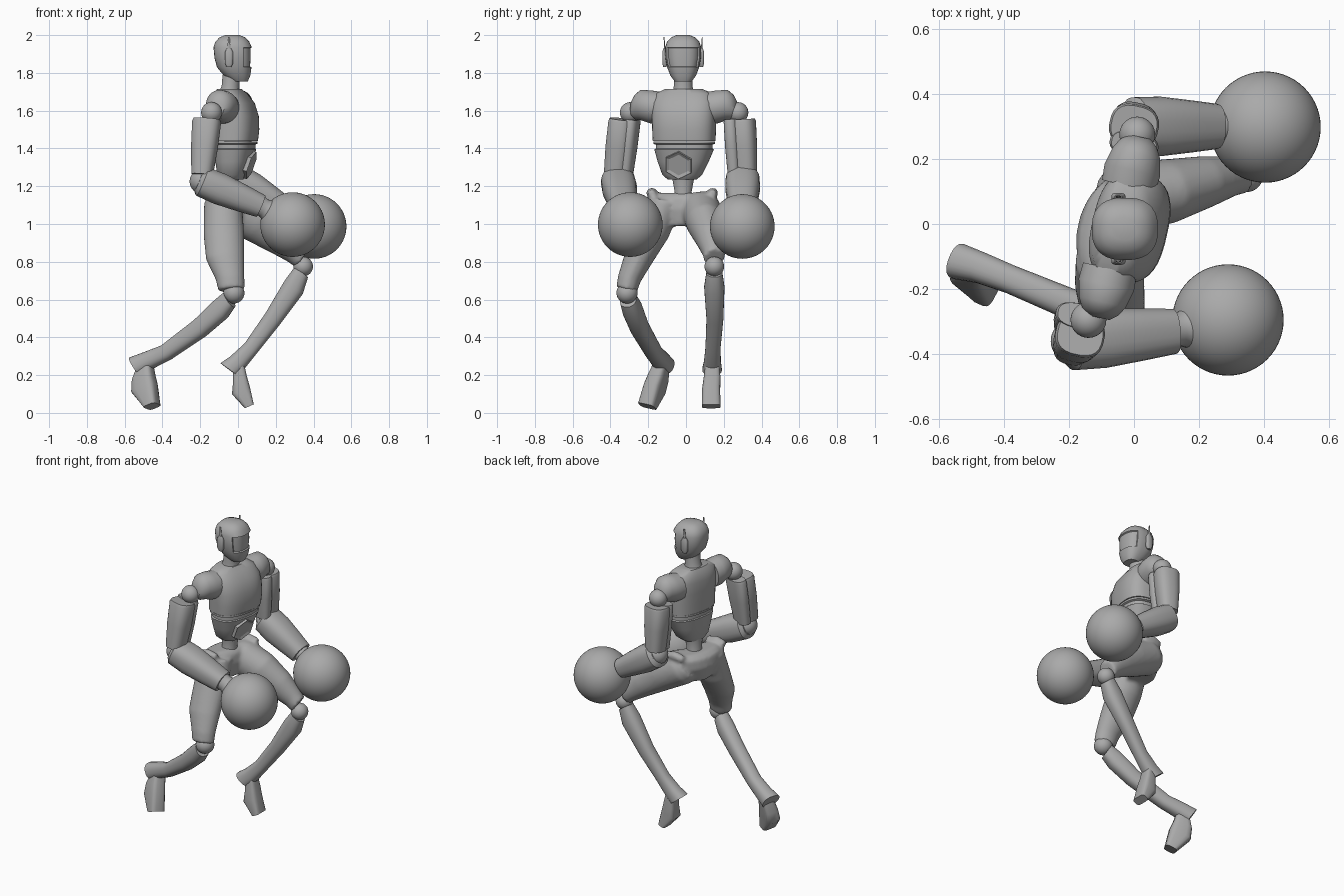
import bpy, bmesh, math
from mathutils import Vector

cube = bpy.data.objects.get("Cube")
if cube:
    bpy.data.objects.remove(cube, do_unlink=True)

grey = bpy.data.materials.new("plain grey")
grey.use_nodes = True
COLOUR = (0.4, 0.4, 0.4, 1)
grey.diffuse_color = COLOUR
for node in grey.node_tree.nodes:
    if node.type == 'BSDF_PRINCIPLED':
        node.inputs["Base Color"].default_value = COLOUR
        node.inputs["Roughness"].default_value = 0.6

Y = Vector((0, 1, 0))
Z = Vector((0, 0, 1))
BODY = Vector((0.22, 0.97, 0)).normalized()   # sideways direction of the turned body


def add_loft(bm, sections, side=Y, axis=None, power=2.0, sides=24):
    """Closed loft through (x, y, z, half width, half depth) sections."""
    points = [Vector(s[:3]) for s in sections]
    w = (axis or points[-1] - points[0]).normalized()
    u = (side - w * side.dot(w)).normalized()
    v = w.cross(u)
    rings = []
    for p, s in zip(points, sections):
        ring = []
        for i in range(sides):
            t = math.tau * (i + 0.5) / sides
            c, n = math.cos(t), math.sin(t)
            c = math.copysign(abs(c) ** (2 / power), c)
            n = math.copysign(abs(n) ** (2 / power), n)
            ring.append(bm.verts.new(p + u * c * s[3] + v * n * s[4]))
        rings.append(ring)
    faces = [bm.faces.new(rings[0][::-1]), bm.faces.new(rings[-1])]
    for a, b in zip(rings, rings[1:]):
        for i in range(sides):
            j = (i + 1) % sides
            faces.append(bm.faces.new((a[i], a[j], b[j], b[i])))
    bmesh.ops.recalc_face_normals(bm, faces=faces)


def finish(name, bm, angle=40):
    mesh = bpy.data.meshes.new(name)
    bm.to_mesh(mesh)
    bm.free()
    mesh.materials.append(grey)
    mesh.shade_smooth()
    mesh.set_sharp_from_angle(angle=math.radians(angle))
    ob = bpy.data.objects.new(name, mesh)
    bpy.context.scene.collection.objects.link(ob)
    return ob


def loft(name, sections, **options):
    bm = bmesh.new()
    add_loft(bm, sections, **options)
    return finish(name, bm)


def ball(name, centre, radius, detail=20):
    bm = bmesh.new()
    bmesh.ops.create_uvsphere(bm, u_segments=detail * 2, v_segments=detail, radius=radius)
    bmesh.ops.translate(bm, verts=bm.verts, vec=centre)
    return finish(name, bm)


# Head with a sunken visor
bm = bmesh.new()
add_loft(bm, [(0.01, -.015, 1.755, .045, .042), (-.005, -.015, 1.785, .068, .07),
              (-.02, -.015, 1.83, .085, .092), (-.025, -.015, 1.88, .095, .1),
              (-.028, -.015, 1.935, .096, .102), (-.03, -.015, 1.965, .086, .09),
              (-.03, -.015, 1.988, .064, .068), (-.03, -.015, 2, .035, .038)],
         axis=Z, power=2.5, sides=32)
visor = [f for f in bm.faces
         if f.calc_center_median().x > .03 and 1.83 < f.calc_center_median().z < 1.935]
bmesh.ops.inset_region(bm, faces=visor, thickness=.004, depth=-.008)
finish("head", bm)

# Ear pads with thin aerials
for label, s in (("left", 1), ("right", -1)):
    y = -.015 + s * .097
    loft(label + "_ear_pad", [(-.048, y, 1.83, .008, .012), (-.048, y, 1.85, .014, .022),
                              (-.048, y, 1.91, .014, .022), (-.048, y, 1.93, .008, .012)],
         axis=Z, power=3, sides=12)
    loft(label + "_aerial", [(-.048, y, 1.9, .006, .012), (-.048, y + s * .004, 1.99, .002, .004)],
         axis=Z, sides=8)

# Neck, chest, abdomen and waist
loft("neck", [(-.045, -.015, 1.64, .075, .07), (-.045, -.015, 1.7, .055, .055),
              (-.04, -.015, 1.73, .05, .047), (-.035, -.015, 1.79, .05, .047)], axis=Z)
loft("chest", [(-.015, -.01, 1.44, .165, .112), (-.012, -.01, 1.5, .168, .116),
               (-.014, -.01, 1.57, .17, .115), (-.025, -.01, 1.64, .168, .104),
               (-.04, -.01, 1.69, .15, .078), (-.045, -.012, 1.715, .1, .058)],
     side=BODY, axis=Z, power=2.7, sides=36)
loft("abdomen", [(-.035, -.02, 1.235, .075, .06), (-.03, -.02, 1.26, .105, .075),
                 (-.022, -.015, 1.33, .135, .092), (-.015, -.01, 1.395, .158, .105),
                 (-.015, -.01, 1.4, .15, .1), (-.015, -.01, 1.42, .15, .1),
                 (-.015, -.01, 1.425, .163, .11), (-.015, -.01, 1.437, .163, .11)],
     side=BODY, axis=Z, power=2.5, sides=36)
loft("waist", [(-.055, -.015, 1.1, .07, .06), (-.05, -.015, 1.17, .045, .045),
               (-.045, -.015, 1.25, .06, .052)], axis=Z)

# Six-sided belt plate with a raised rim
bm = bmesh.new()
outward = Vector((.92, -.2, -.32)).normalized()
centre = Vector((.055, -.037, 1.315))
start, end = centre - outward * .03, centre + outward * .018
add_loft(bm, [(*start, .08, .078), (*end, .078, .076)], axis=outward, sides=6)
front = max(bm.faces, key=lambda f: f.calc_center_median().dot(outward))
bmesh.ops.inset_region(bm, faces=[front], thickness=.018, depth=-.008)
finish("belt_plate", bm, 20)

# Shoulder caps and ball joints
for label, s in (("left", 1), ("right", -1)):
    base = Vector((-.045, -.01, 0))
    sections = []
    for out, z, a, b in ((.13, 1.615, .085, .085), (.18, 1.62, .088, .088),
                         (.235, 1.63, .08, .075), (.265, 1.62, .066, .058),
                         (.285, 1.61, .04, .034)):
        p = base + BODY * out * s
        sections.append((p.x, p.y, z, a, b))
    loft(label + "_shoulder_cap", sections, side=Z, axis=BODY * s)

ball("left_shoulder_ball", (.01, .275, 1.59), .055)
ball("right_shoulder_ball", (-.14, -.295, 1.59), .055)


# Arms: a slit sleeve, an elbow, a tapering forearm and a round fist
def arm(label, top, bottom, wrist, fist, side):
    top, bottom, wrist, fist = map(Vector, (top, bottom, wrist, fist))
    path = lambda t: top.lerp(bottom, t)
    inner = -1 if label == "left" else 1
    for part, shift, scale in (("outer", -.016, 1), ("inner", .042, .6)):
        offset = Vector((0, shift * inner, 0))
        loft(label + "_" + part + "_sleeve",
             [(*(path(t) + offset), r * scale, d)
              for t, r, d in ((0, .062, .07), (.05, .066, .076), (.5, .066, .07), (1, .058, .056))],
             side=side, power=2.6)
    elbow = bottom + Vector((0, 0, -.035))
    ball(label + "_elbow", elbow, .066)
    reach = lambda t: elbow.lerp(wrist, t)
    loft(label + "_forearm", [(*reach(t), a, b) for t, a, b in
                              ((-.06, .07, .06), (0, .09, .082), (.3, .092, .085),
                               (.7, .08, .073), (1, .07, .062))], power=2.5)
    loft(label + "_wrist", [(*wrist.lerp(fist, t), r, r) for t, r in
                            ((-.1, .055), (.1, .05), (.25, .062), (.5, .1))])
    ball(label + "_fist", fist, .171, 28)


arm("left", (-.0, .285, 1.555), (0, .3, 1.27), (.25, .3, 1.08), (.403, .298, .987), BODY)
arm("right", (-.165, -.325, 1.555), (-.19, -.36, 1.26), (.12, -.33, 1.095), (.289, -.295, .997), BODY)

# Hips and thighs blended into one skin
bm = bmesh.new()
add_loft(bm, [(-.07, -.02, .99, .1, .08), (-.075, -.02, 1.08, .165, .1),
              (-.075, -.02, 1.14, .175, .09), (-.07, -.02, 1.165, .15, .06)],
         side=BODY, axis=Z)
for s in (1, -1):
    p = Vector((-.06, -.02, 0)) + BODY * s * .165
    add_loft(bm, [(p.x - .06, p.y, 1.155, .02, .02), (p.x, p.y, 1.165, .03, .028),
                  (p.x + .07, p.y, 1.16, .02, .02)])
add_loft(bm, [(-.07, .07, 1.1, .09, .09), (-.03, .08, 1.075, .105, .11),
              (.1, .1, 1.01, .1, .112), (.22, .13, .925, .08, .09),
              (.3, .148, .855, .062, .066), (.335, .15, .82, .056, .058)])
add_loft(bm, [(-.08, -.11, 1.12, .09, .1), (-.075, -.18, .95, .09, .108),
              (-.068, -.25, .82, .078, .102), (-.042, -.3, .71, .062, .076),
              (-.035, -.315, .65, .056, .07)], axis=Vector((.03, -.12, -.45)))
hips = finish("hips_and_thighs", bm)
skin = hips.modifiers.new("blend", 'REMESH')
skin.mode = 'VOXEL'
skin.voxel_size = .011
skin.use_smooth_shade = True
relax = hips.modifiers.new("relax", 'SMOOTH')
relax.factor = .5
relax.iterations = 5

# Knees, shins and feet
ball("left_knee", (.345, .15, .775), .052)
ball("right_knee", (-.022, -.312, .635), .056)
loft("left_shin", [(.335, .15, .745, .042, .045), (.295, .15, .665, .054, .06),
                   (.185, .153, .5, .045, .049), (.07, .143, .345, .04, .042),
                   (0, .14, .27, .045, .05), (-.048, .138, .23, .052, .056)], power=2.4)
loft("right_shin", [(-.045, -.305, .6, .045, .048), (-.09, -.285, .55, .052, .058),
                    (-.2, -.245, .45, .048, .053), (-.38, -.17, .32, .044, .045),
                    (-.47, -.135, .28, .048, .05), (-.54, -.115, .248, .056, .056)],
     side=Vector((.4, .9, 0)), power=2.4)
loft("left_foot", [(.0, .14, .27, .035, .03), (.01, .138, .18, .045, .04),
                   (.015, .133, .12, .048, .052), (.06, .133, .035, .05, .026)],
     axis=Vector((.09, 0, -.2)), power=4, sides=16)
loft("right_foot", [(-.49, -.125, .27, .035, .035), (-.5, -.145, .19, .045, .06),
                    (-.495, -.165, .13, .047, .07), (-.455, -.205, .035, .048, .036)],
     side=Vector((.4, .9, 0)), axis=Vector((.06, -.08, -.22)), power=4, sides=16)
